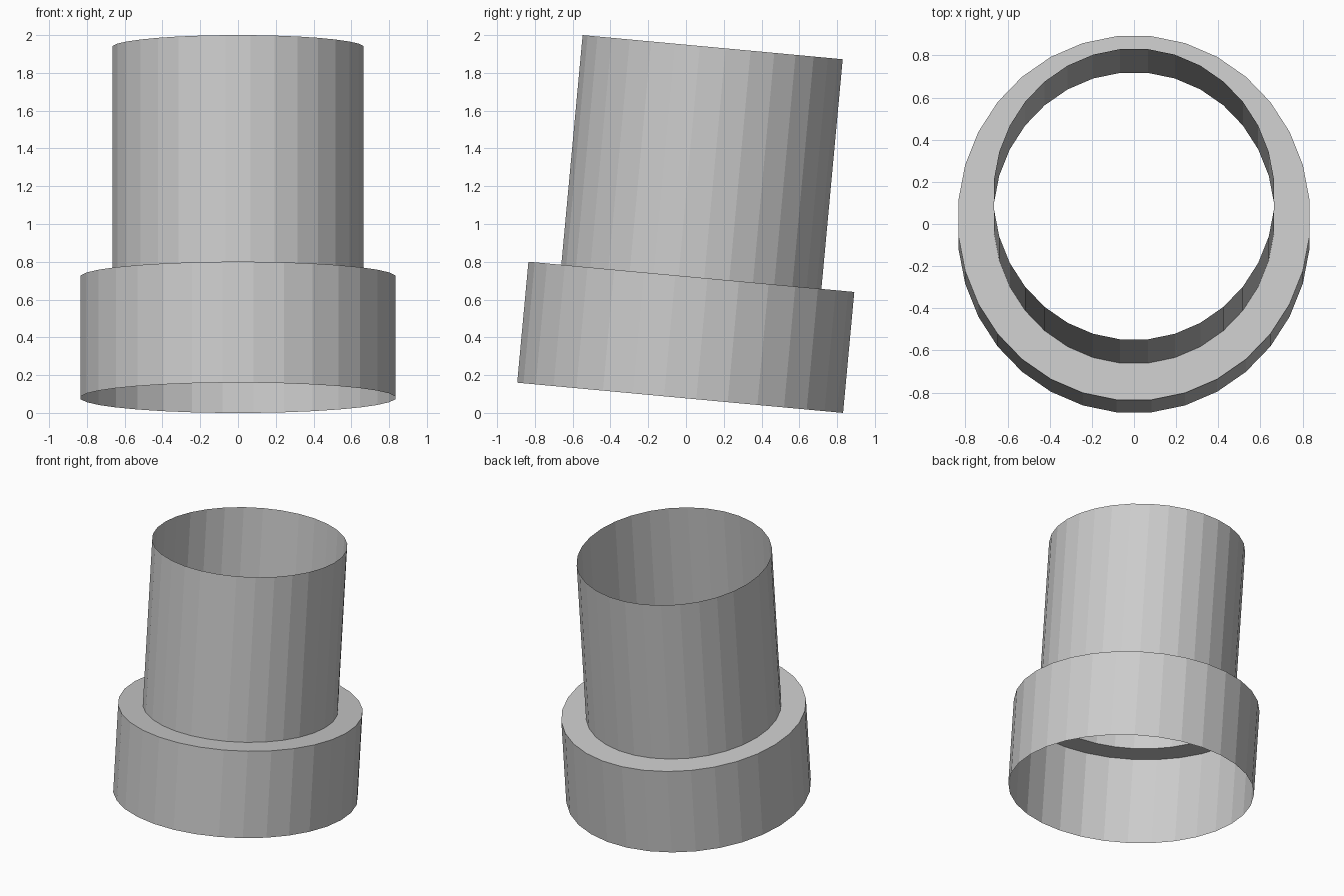
import bpy, bmesh, math
from mathutils import Matrix

if "Cube" in bpy.data.objects:
    bpy.data.objects.remove(bpy.data.objects["Cube"])

SIDES = 32
TILT = math.radians(5.3)
BASE = (0, -0.031, 0.08)      # centre of the open bottom rim
STRETCH = 1.04                # slightly oval: deeper than wide


def lathe(name, profile):
    """Open thin shell: rings of (radius, height) joined by flat quads."""
    bm = bmesh.new()
    rings = []
    for r, z in profile:
        ring = []
        for i in range(SIDES):
            a = 2 * math.pi * (i + 0.5) / SIDES
            ring.append(bm.verts.new((r * math.cos(a), r * STRETCH * math.sin(a), z)))
        rings.append(ring)
    for lo, hi in zip(rings, rings[1:]):
        for i in range(SIDES):
            j = (i + 1) % SIDES
            bm.faces.new((lo[i], lo[j], hi[j], hi[i]))
    mesh = bpy.data.meshes.new(name)
    bm.to_mesh(mesh)
    bm.free()
    obj = bpy.data.objects.new(name, mesh)
    obj.matrix_world = Matrix.Translation(BASE) @ Matrix.Rotation(-TILT, 4, 'X')
    bpy.context.collection.objects.link(obj)
    return obj


# wide lower collar with its flat shoulder
lathe("collar", [(0.837, 0), (0.837, 0.643), (0.668, 0.643)])
# narrower upper tube, open at both ends
lathe("upper_tube", [(0.668, 0.643), (0.668, 1.864)])
